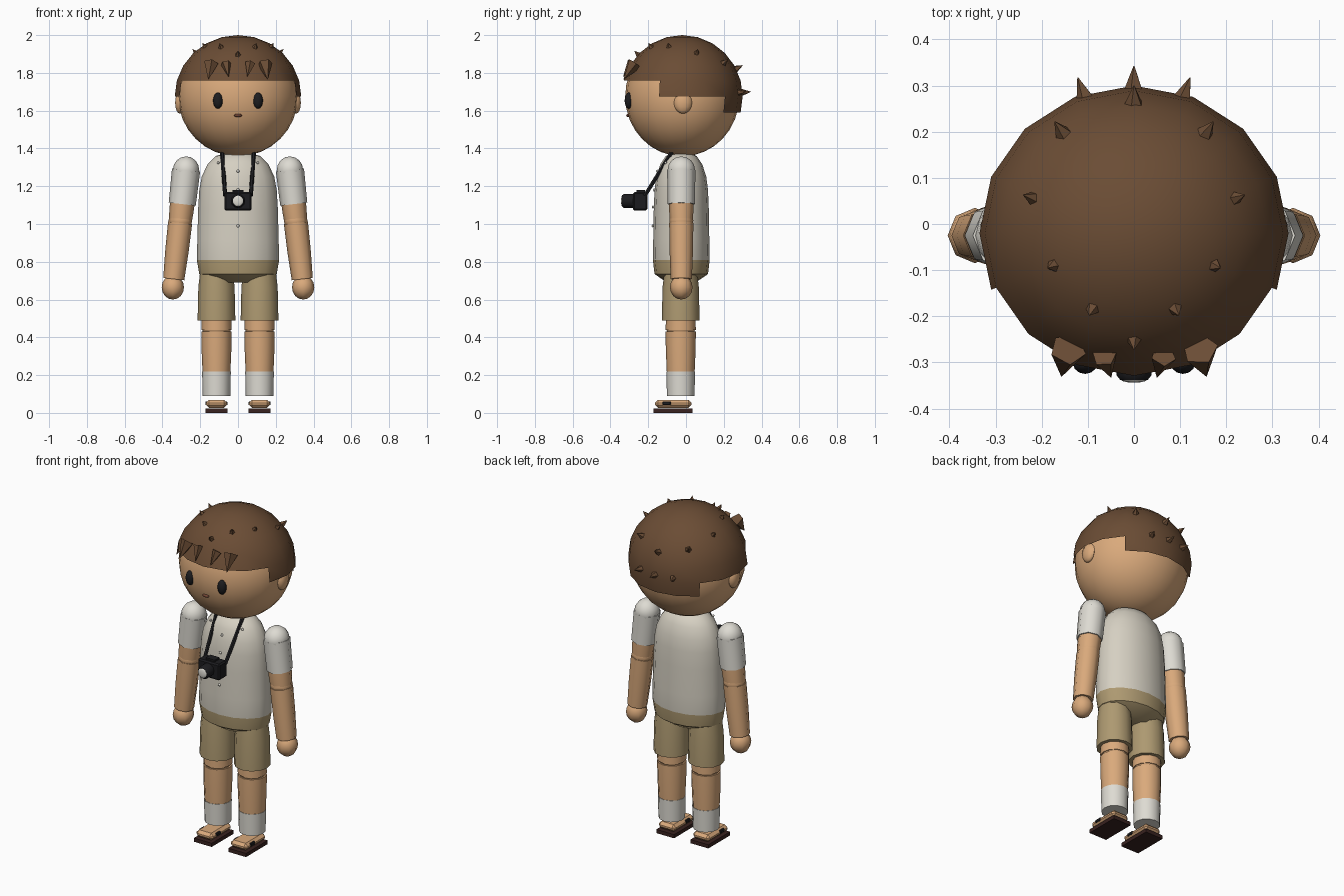
import bpy, bmesh, math
from mathutils import Vector, Matrix

if "Cube" in bpy.data.objects:
    bpy.data.objects.remove(bpy.data.objects["Cube"])


def mat(name, r, g, b):
    m = bpy.data.materials.new(name)
    m.diffuse_color = (r, g, b, 1)
    m.use_nodes = True
    m.node_tree.nodes["Principled BSDF"].inputs["Base Color"].default_value = m.diffuse_color
    return m


HAIR = mat("hair_brown", .145, .073, .035)
SKIN = mat("skin_tan", .70, .40, .20)
SHIRT = mat("shirt_cream", .67, .63, .54)
WHITE = mat("sleeve_white", .73, .71, .65)
KHAKI = mat("shorts_khaki", .42, .32, .165)
BLACK = mat("camera_black", .012, .012, .014)
SOLE = mat("sole_dark_brown", .04, .016, .014)
MOUTH = mat("mouth_brown", .17, .06, .035)

YC = -.025  # body centre in depth


def finish(name, bm, *mats, smooth=True, angle=50):
    bmesh.ops.recalc_face_normals(bm, faces=bm.faces)
    me = bpy.data.meshes.new(name)
    bm.to_mesh(me)
    bm.free()
    for m in mats:
        me.materials.append(m)
    for p in me.polygons:
        p.use_smooth = smooth
    if smooth:
        me.set_sharp_from_angle(angle=math.radians(angle))
    ob = bpy.data.objects.new(name, me)
    bpy.context.collection.objects.link(ob)
    return ob


def ball(name, c, r, m, u=16, v=12):
    bm = bmesh.new()
    bmesh.ops.create_uvsphere(bm, u_segments=u, v_segments=v, radius=1,
                              matrix=Matrix.LocRotScale(Vector(c), None, Vector(r)))
    return finish(name, bm, m)


def box(name, c, size, m, bevel=0):
    bm = bmesh.new()
    bmesh.ops.create_cube(bm, size=1, matrix=Matrix.LocRotScale(Vector(c), None, Vector(size)))
    if bevel:
        bmesh.ops.bevel(bm, geom=bm.edges[:], offset=bevel, segments=1, affect='EDGES')
    return finish(name, bm, m, smooth=False)


def rod(name, a, b, radii, m, segs=8, smooth=True):
    """Tube from a to b with (fraction, radius) rings."""
    a, b = Vector(a), Vector(b)
    d = b - a
    rot = d.to_track_quat('Z', 'Y').to_matrix()
    bm = bmesh.new()
    rings = []
    for t, r in radii:
        rings.append([bm.verts.new(a + d * t + rot @ Vector((
            r * math.cos(2 * math.pi * i / segs), r * math.sin(2 * math.pi * i / segs), 0)))
            for i in range(segs)])
    for lo, hi in zip(rings, rings[1:]):
        for i in range(segs):
            j = (i + 1) % segs
            bm.faces.new((lo[i], lo[j], hi[j], hi[i]))
    bm.faces.new(rings[0])
    bm.faces.new(rings[-1])
    return finish(name, bm, m, smooth=smooth)


# Torso: oval lathe, khaki below the waistline
profile = [(.11, .69), (.205, .735), (.218, .81), (.215, .92), (.211, 1.08), (.205, 1.18),
           (.192, 1.25), (.162, 1.315), (.118, 1.36), (.075, 1.372)]
H = 1.372 - .69
torso = rod("torso", (0, 0, .69), (0, 0, 1.372), [((z - .69) / H, r) for r, z in profile], SHIRT, 16)
torso.data.materials.append(KHAKI)
for v in torso.data.vertices:
    # track frame may swap axes, ring is round so squash depth here
    v.co.y = v.co.y * .69 + YC
for p in torso.data.polygons:
    p.material_index = 1 if p.center.z < .81 else 0
rod("neck", (0, YC, 1.33), (0, YC, 1.42), [(0, .07), (1, .07)], SKIN, 12)
for i, (z, y) in enumerate([(1.28, -.152), (1.18, -.168), (1.09, -.174), (.99, -.176)]):
    ball(f"shirt_button_{i}", (0, y, z), (.008, .006, .008), WHITE, 8, 6)

# Head and face
HC = Vector((0, -.02, 1.675))
HR = Vector((.335, .32, .325))
ball("head", HC, (.317, .302, .317), SKIN, 24, 16)
ball("mouth", (0, -.305, 1.575), (.022, .012, .009), MOUTH, 8, 6)

# Hair cap: short over the forehead, longer at the sides and back
bm = bmesh.new()
bmesh.ops.create_uvsphere(bm, u_segments=16, v_segments=12, radius=1)
drop = []
for f in bm.faces:
    c = f.calc_center_median()
    around = math.degrees(abs(math.atan2(c.x, -c.y)))
    hem = 15 if around < 67.5 else 0 if around < 135 else -15
    if math.degrees(math.asin(c.normalized().z)) < hem:
        drop.append(f)
bmesh.ops.delete(bm, geom=drop, context='FACES')
bmesh.ops.transform(bm, matrix=Matrix.LocRotScale(HC, None, HR), verts=bm.verts)
finish("hair_cap", bm, HAIR)


def spike(name, tip, r, base=None):
    """Short spike, growing straight out of the cap unless a base is given."""
    tip = Vector(tip)
    if base is None:
        d = tip - HC
        k = Vector((d.x / HR.x, d.y / HR.y, d.z / HR.z)).length
        base = HC + d / k * .97
    rod(name, base, tip, [(0, r), (1, .001)], HAIR, 5, smooth=False)


# Spikes on the centre line
for i, (y, z, r) in enumerate([(.343, 1.70, .022), (.30, 1.84, .022), (-.272, 1.915, .019)]):
    spike(f"hair_spike_centre_{i}", (0, y, z), r)

for s, side in ((-1, "left"), (1, "right")):
    # Paired hair spikes
    for i, (x, y, z, r) in enumerate([(.122, .318, 1.70, .02), (.172, .222, 1.872, .02),
                                      (.24, .063, 1.925, .018), (.187, -.095, 1.957, .018),
                                      (.097, -.198, 1.957, .018)]):
        spike(f"hair_spike_{side}_{i}", (s * x, y, z), r)
    # Fringe tufts pointing down
    spike(f"fringe_outer_{side}", (s * .157, -.33, 1.765), .04, (s * .143, -.272, 1.85))
    spike(f"fringe_inner_{side}", (s * .05, -.332, 1.78), .028, (s * .064, -.285, 1.85))

    ball(f"eye_{side}", (s * .106, -.303, 1.653), (.026, .022, .043), BLACK, 12, 8)
    ball(f"ear_{side}", (s * .308, -.016, 1.642), (.026, .048, .058), SKIN, 10, 8)

    # Arm, leaning slightly outwards
    top, end = Vector((s * .275, YC, 1.285)), Vector((s * .345, YC, .665))
    at = lambda t: top.lerp(end, t)
    ball(f"shoulder_{side}", top, (.07, .073, .073), WHITE, 12, 8)
    rod(f"sleeve_{side}", at(0), at(.29), [(0, .075), (1, .072)], WHITE)
    rod(f"upper_arm_{side}", at(.26), at(.45), [(0, .066), (.5, .064), (1, .06)], SKIN)
    ball(f"elbow_{side}", at(.43), (.063, .064, .062), SKIN, 8, 6)
    rod(f"forearm_{side}", at(.45), at(.93), [(0, .064), (.5, .062), (1, .056)], SKIN)
    ball(f"hand_{side}", end, (.059, .06, .065), SKIN, 8, 8)

    # Leg
    x = s * .114
    leg = lambda z: (x, YC - .003, z)
    rod(f"shorts_leg_{side}", leg(.76), leg(.49), [(0, .085), (.35, .096), (1, .1)], KHAKI, 12)
    rod(f"thigh_{side}", leg(.55), leg(.44), [(0, .077), (1, .08)], SKIN, 12)
    ball(f"knee_{side}", leg(.455), (.079, .079, .06), SKIN, 12, 8)
    rod(f"shin_{side}", leg(.43), leg(.2), [(0, .08), (.4, .079), (1, .073)], SKIN, 12)
    rod(f"sock_{side}", leg(.22), leg(.09), [(0, .076), (1, .073)], WHITE, 12)

    # Sandal and foot
    box(f"sandal_sole_{side}", (x, -.068, .011), (.118, .206, .022), SOLE)
    box(f"foot_{side}", (x, -.068, .048), (.112, .194, .042), SKIN, .016)
    box(f"sandal_strap_{side}", (x, -.102, .051), (.118, .045, .02), BLACK, .004)

    # Camera strap from the body up to the neck
    rod(f"camera_strap_{side}", (s * .068, -.218, 1.15), (s * .085, -.07, 1.388),
        [(0, .011), (1, .011)], BLACK, 6)
    ball(f"collar_button_{side}", (s * .105, -.108, 1.325), (.007, .007, .007), WHITE, 8, 6)

# Camera
box("camera_body", (0, -.243, 1.12), (.145, .076, .098), BLACK, .008)
box("camera_viewfinder", (0, -.24, 1.17), (.06, .045, .018), BLACK)
rod("camera_lens", (0, -.27, 1.122), (0, -.338, 1.122), [(0, .038), (.85, .038), (1, .03)], BLACK, 12)
ball("lens_glass", (0, -.337, 1.122), (.029, .007, .029), WHITE, 12, 8)
